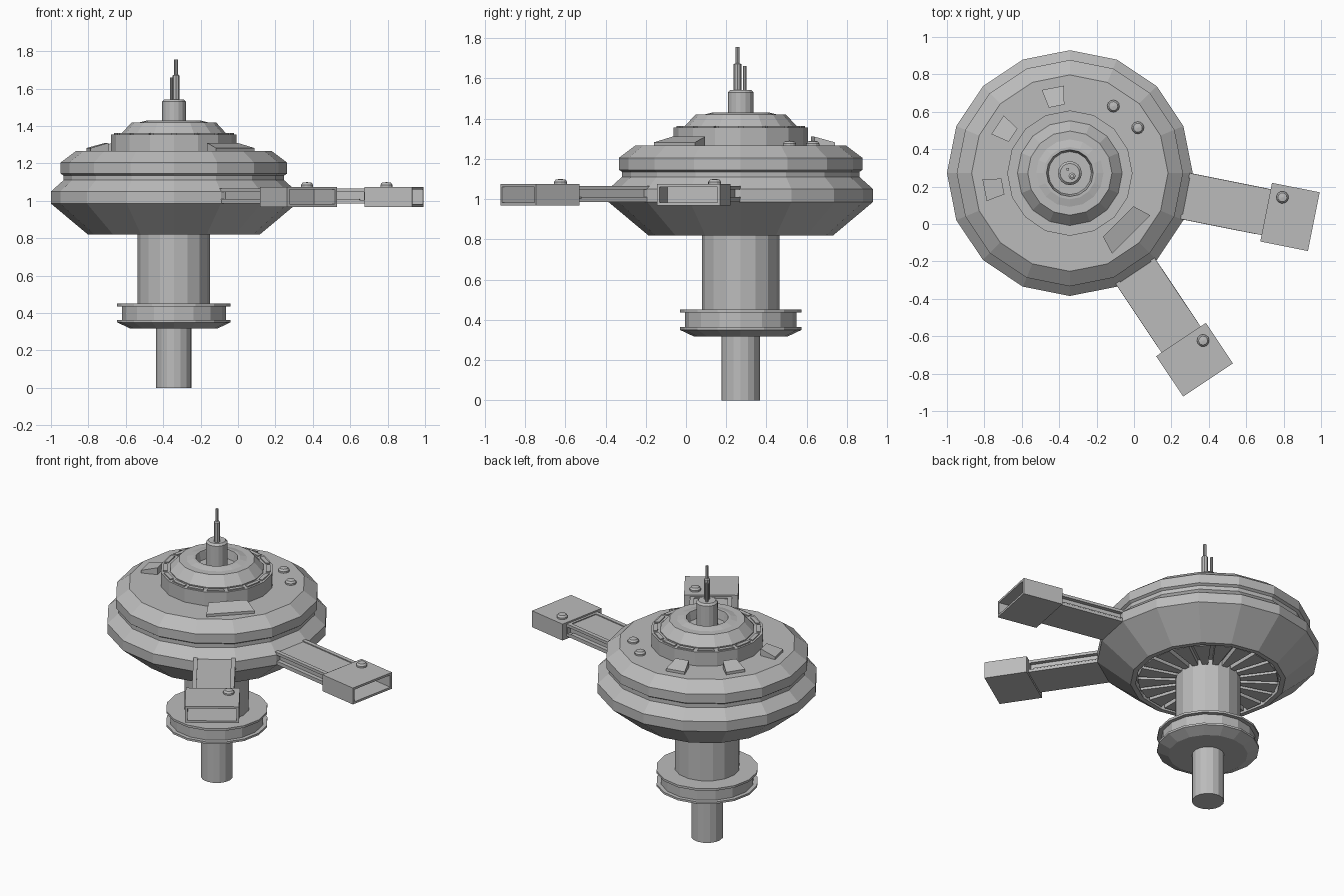
import bpy, bmesh, math
from mathutils import Matrix, Vector

cube = bpy.data.objects.get("Cube")
if cube:
    bpy.data.objects.remove(cube)

HUB = Vector((-0.343, 0.272, 0))

grey = bpy.data.materials.new("hull grey")
grey.use_nodes = True
grey.diffuse_color = (0.5, 0.5, 0.5, 1)
grey.node_tree.nodes["Principled BSDF"].inputs["Base Color"].default_value = (0.5, 0.5, 0.5, 1)


def finish(bm, name, offset=(0, 0, 0), angle=0):
    """Turn local geometry about the hub axis and link it as an object."""
    place = Matrix.Translation(HUB) @ Matrix.Rotation(math.radians(angle), 4, "Z") @ Matrix.Translation(offset)
    bmesh.ops.transform(bm, matrix=place, verts=bm.verts)
    mesh = bpy.data.meshes.new(name)
    bm.to_mesh(mesh)
    bm.free()
    mesh.materials.append(grey)
    obj = bpy.data.objects.new(name, mesh)
    bpy.context.collection.objects.link(obj)
    return obj


def lathe(profile, sides=16):
    """Revolve (radius, z) points; a zero radius closes on the axis."""
    bm = bmesh.new()
    rings = []
    for r, z in profile:
        if r == 0:
            rings.append([bm.verts.new((0, 0, z))] * sides)
        else:
            turn = [2 * math.pi * i / sides for i in range(sides)]
            rings.append([bm.verts.new((r * math.cos(a), r * math.sin(a), z)) for a in turn])
    for low, high in zip(rings, rings[1:]):
        for i in range(sides):
            j = (i + 1) % sides
            bm.faces.new(list(dict.fromkeys((low[i], low[j], high[j], high[i]))))
    bmesh.ops.recalc_face_normals(bm, faces=bm.faces)
    return bm


def box(x0, x1, width, z0, z1):
    bm = bmesh.new()
    size = Matrix.Diagonal((x1 - x0, width, z1 - z0, 1))
    middle = Matrix.Translation(((x0 + x1) / 2, 0, (z0 + z1) / 2))
    bmesh.ops.create_cube(bm, size=1, matrix=middle @ size)
    return bm


def inset(bm, rule, border, depth):
    """Inset the faces chosen by rule, then push them straight in or out."""
    faces = [f for f in bm.faces if rule(f)]
    bmesh.ops.inset_individual(bm, faces=faces, thickness=border, use_even_offset=True)
    bmesh.ops.inset_individual(bm, faces=faces, thickness=0, depth=depth)


# Saucer hull with a stepped rim
finish(lathe([(0, .87), (.43, .87), (.43, .82), (.46, .82), (.657, .985), (.657, 1.05),
              (.59, 1.11), (.59, 1.135), (.605, 1.145), (.605, 1.205), (.525, 1.265),
              (0, 1.265)]), "saucer_hull")

# Radial vents under the hull
vents = lathe([(0, .86), (.18, .86), (.43, .86), (.43, .9), (0, .9)], 20)
inset(vents, lambda f: f.normal.z < -.9 and f.calc_center_median().xy.length > .2, .013, .035)
finish(vents, "underside_vents")

# Upper deck with raised plates around its edge
deck = lathe([(0, 1.25), (.335, 1.25), (.335, 1.355), (.285, 1.355), (0, 1.355)])
inset(deck, lambda f: f.normal.z > .9 and f.calc_center_median().xy.length > .27, .012, .007)
finish(deck, "upper_deck")

# Command dome with a sunken centre
finish(lathe([(0, 1.34), (.28, 1.34), (.28, 1.36), (.225, 1.42), (.18, 1.42), (.14, 1.43),
              (.125, 1.43), (.115, 1.375), (0, 1.375)]), "command_dome")

# Mast and aerials
finish(lathe([(0, 1.36), (.064, 1.36), (.064, 1.53), (.052, 1.542), (0, 1.542)]), "mast")
finish(lathe([(0, 1.53), (.019, 1.53), (.019, 1.67), (.01, 1.675), (.01, 1.755), (0, 1.755)], 8),
       "main_aerial", (.012, -.016, 0))
finish(lathe([(0, 1.53), (.009, 1.53), (.009, 1.66), (0, 1.66)], 8), "small_aerial", (-.012, .02, 0))

# Column, docking collar and lower shaft
finish(lathe([(0, .4), (.193, .4), (.193, .88), (0, .88)]), "main_column")
finish(lathe([(0, .318), (.235, .318), (.303, .35), (.303, .363), (.278, .363), (.278, .436),
              (.303, .436), (.303, .45), (0, .45)]), "docking_collar")
finish(lathe([(0, 0), (.095, 0), (.095, .34), (0, .34)]), "lower_shaft")


# Sloping blisters on the hull top: narrow and low at one end, tilted outward
def blister(name, angle, inner, outer):
    bm = box(.365, .465, 1, 1.25, 1.31)
    for v in bm.verts:
        far = v.co.x > .4
        v.co.y *= outer if far else inner
        if v.co.z > 1.3 and far:
            v.co.z = 1.282
    finish(bm, name, angle=angle)


for n, angle in enumerate((101.25, 146.25, 191.25)):
    blister(f"small_blister_{n + 1}", angle, .085, .12)
blister("large_blister", -45, .23, .29)


def beacon(name, x, y, z, angle):
    bm = lathe([(0, -.01), (.033, -.01), (.033, .01), (.024, .022), (0, .025)], 12)
    finish(bm, name, (x, y, z), angle)


beacon("hull_beacon_1", .427, 0, 1.265, 57)
beacon("hull_beacon_2", .437, 0, 1.265, 33.75)

# Two docking arms, each a recessed strut and an open pod
for side, angle in (("rear", -11.25), ("front", -56.25)):
    strut = box(.56, 1.08, .25, .985, 1.065)
    inset(strut, lambda f: abs(f.normal.y) > .9, .018, -.025)
    inset(strut, lambda f: f.normal.z > .9, .026, -.006)
    finish(strut, side + "_arm_strut", angle=angle)
    pod = box(1.07, 1.33, .32, .968, 1.075)
    inset(pod, lambda f: f.normal.x > .9, .014, -.2)
    finish(pod, side + "_arm_pod", angle=angle)
    beacon(side + "_arm_beacon", 1.14, .095, 1.075, angle)
